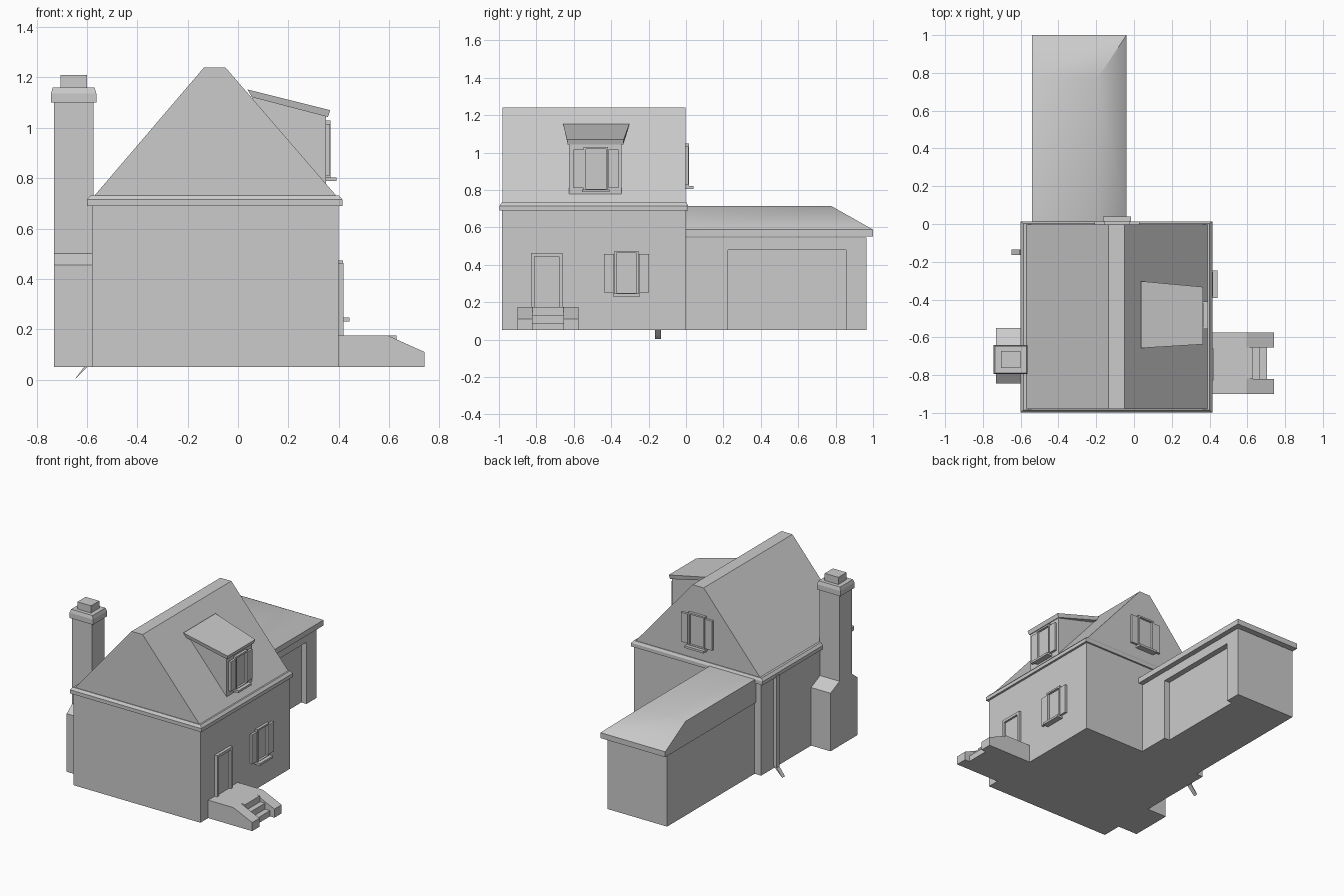
import bpy, bmesh, math
from mathutils import Matrix, Vector

if "Cube" in bpy.data.objects:
    bpy.data.objects.remove(bpy.data.objects["Cube"])


def finish(name, bm):
    bmesh.ops.recalc_face_normals(bm, faces=bm.faces[:])
    me = bpy.data.meshes.new(name)
    bm.to_mesh(me)
    bm.free()
    ob = bpy.data.objects.new(name, me)
    bpy.context.collection.objects.link(ob)
    return ob


def add_box(bm, lo, hi):
    size = [h - l for l, h in zip(lo, hi)]
    mid = [(h + l) / 2 for l, h in zip(lo, hi)]
    m = Matrix.Translation(mid) @ Matrix.Diagonal((*size, 1))
    return bmesh.ops.create_cube(bm, size=1, matrix=m)['verts']


def box(name, lo, hi):
    bm = bmesh.new()
    add_box(bm, lo, hi)
    return finish(name, bm)


def loft(name, loops):
    """Skin closed loops with equal point counts and cap both ends."""
    bm = bmesh.new()
    rings = [[bm.verts.new(p) for p in loop] for loop in loops]
    n = len(rings[0])
    for a, b in zip(rings, rings[1:]):
        for i in range(n):
            j = (i + 1) % n
            bm.faces.new((a[i], a[j], b[j], b[i]))
    bm.faces.new(rings[0])
    bm.faces.new(rings[-1])
    return finish(name, bm)


def prism(name, profile, y0, y1):
    """Extrude an x-z profile along y."""
    return loft(name, [[(x, y, z) for x, z in profile] for y in (y0, y1)])


def rect(x0, x1, y0, y1, z):
    return [(x0, y0, z), (x1, y0, z), (x1, y1, z), (x0, y1, z)]


def add_frame(bm, lo, hi, border, depth):
    """Box whose +x face is inset and sunk, for frames around panes."""
    vs = add_box(bm, lo, hi)
    face = next(f for f in vs[0].link_faces[:] + vs[-1].link_faces[:]
                if all(abs(v.co.x - hi[0]) < 1e-5 for v in f.verts))
    bmesh.ops.inset_region(bm, faces=[face], thickness=border)
    new = bmesh.ops.extrude_discrete_faces(bm, faces=[face])['faces'][0]
    bmesh.ops.translate(bm, verts=new.verts[:], vec=(-depth, 0, 0))


def window(name, loc, angle):
    """Frame, sill and two shutters, built facing +x with the wall at x = 0."""
    bm = bmesh.new()
    add_frame(bm, (-.01, -.065, -.115), (.018, .065, .12), .016, .015)
    add_box(bm, (-.01, -.073, -.122), (.042, .073, -.107))
    for s in (-1, 1):
        a, b = sorted((s * .067, s * .12))
        add_box(bm, (-.01, a, -.1), (.016, b, .105))
    bm.transform(Matrix.Translation(loc) @ Matrix.Rotation(angle, 4, 'Z'))
    return finish(name, bm)


# Main house walls, eaves and roof
box("house_walls", (-.58, -.985, .05), (.40, 0, .70))
loft("eaves", [rect(-.60, .415, -.997, .012, .69), rect(-.60, .415, -.997, .012, .715),
               rect(-.585, .40, -.985, .003, .732)])
prism("main_roof", [(-.575, .725), (.395, .725), (-.05, 1.24), (-.135, 1.24)], -.98, -.002)

# Garage body with sunken door
bm = bmesh.new()
for lo, hi in (((-.53, -.01, .05), (-.11, .965, .545)),
               ((-.11, -.01, .05), (-.07, .225, .545)),
               ((-.11, .855, .05), (-.07, .965, .545)),
               ((-.11, .225, .48), (-.07, .855, .545))):
    add_box(bm, lo, hi)
finish("garage", bm)

# Garage roof, hipped at the back and right only
roof = loft("garage_roof", [rect(-.54, -.04, -.01, 1.0, .55), rect(-.54, -.04, -.01, 1.0, .588),
                            rect(-.54, -.19, -.01, .775, .715)])
bpy.context.view_layer.objects.active = roof
roof.select_set(True)
bpy.ops.object.shade_smooth_by_angle(angle=math.radians(42))

# Dormer body and tapered sloping roof slab
prism("dormer_body", [(.35, .775), (.35, 1.055), (.06, 1.125), (0, 1.0)], -.625, -.345)
loft("dormer_roof", [
    [(.055, -.65, 1.122), (.357, -.632, 1.043), (.357, -.335, 1.043), (.055, -.31, 1.122)],
    [(.038, -.657, 1.152), (.366, -.637, 1.07), (.366, -.333, 1.07), (.038, -.303, 1.152)]])

# Windows
window("dormer_window", Vector((.35, -.482, .91)), 0)
window("side_window", Vector((.40, -.318, .353)), 0)
window("gable_window", Vector((-.09, -.002, .928)), math.pi / 2)

# Front door
bm = bmesh.new()
add_frame(bm, (.38, -.828, .15), (.42, -.66, .463), .026, .014)
finish("door", bm)

# Porch: cheek walls, landing and steps
side = [(.39, .05), (.74, .05), (.74, .11), (.595, .175), (.39, .175)]
for tag, y in (("front", -.9), ("back", -.655)):
    prism("porch_wall_" + tag, side, y, y + .08)
prism("porch_steps", [(.39, .05), (.705, .05), (.705, .09), (.667, .09), (.667, .132),
                      (.63, .132), (.63, .175), (.39, .175)], -.82, -.655)

# Chimney: wide base with shoulders, stack, cap and flue
loft("chimney_base", [rect(-.73, -.575, -.845, -.55, .05), rect(-.73, -.575, -.845, -.55, .455),
                      rect(-.73, -.575, -.785, -.65, .50)])
box("chimney_stack", (-.73, -.785, .45), (-.575, -.65, 1.11))
loft("chimney_cap", [rect(-.743, -.563, -.795, -.64, 1.10), rect(-.743, -.563, -.795, -.64, 1.137),
                     rect(-.736, -.57, -.788, -.647, 1.16)])
box("flue", (-.705, -.762, 1.15), (-.60, -.672, 1.21))

# Downpipe with kicked-out foot
def pipe_ring(x, z, dx, dz):
    cx, hw = x, .015
    return [(cx - dx, -.15 - hw, z + dz), (cx + dx, -.15 - hw, z - dz),
            (cx + dx, -.15 + hw, z - dz), (cx - dx, -.15 + hw, z + dz)]


loft("downpipe", [pipe_ring(-.592, .70, .013, 0), pipe_ring(-.592, .065, .013, -.006),
                  pipe_ring(-.637, .012, .011, -.010)][::-1])
